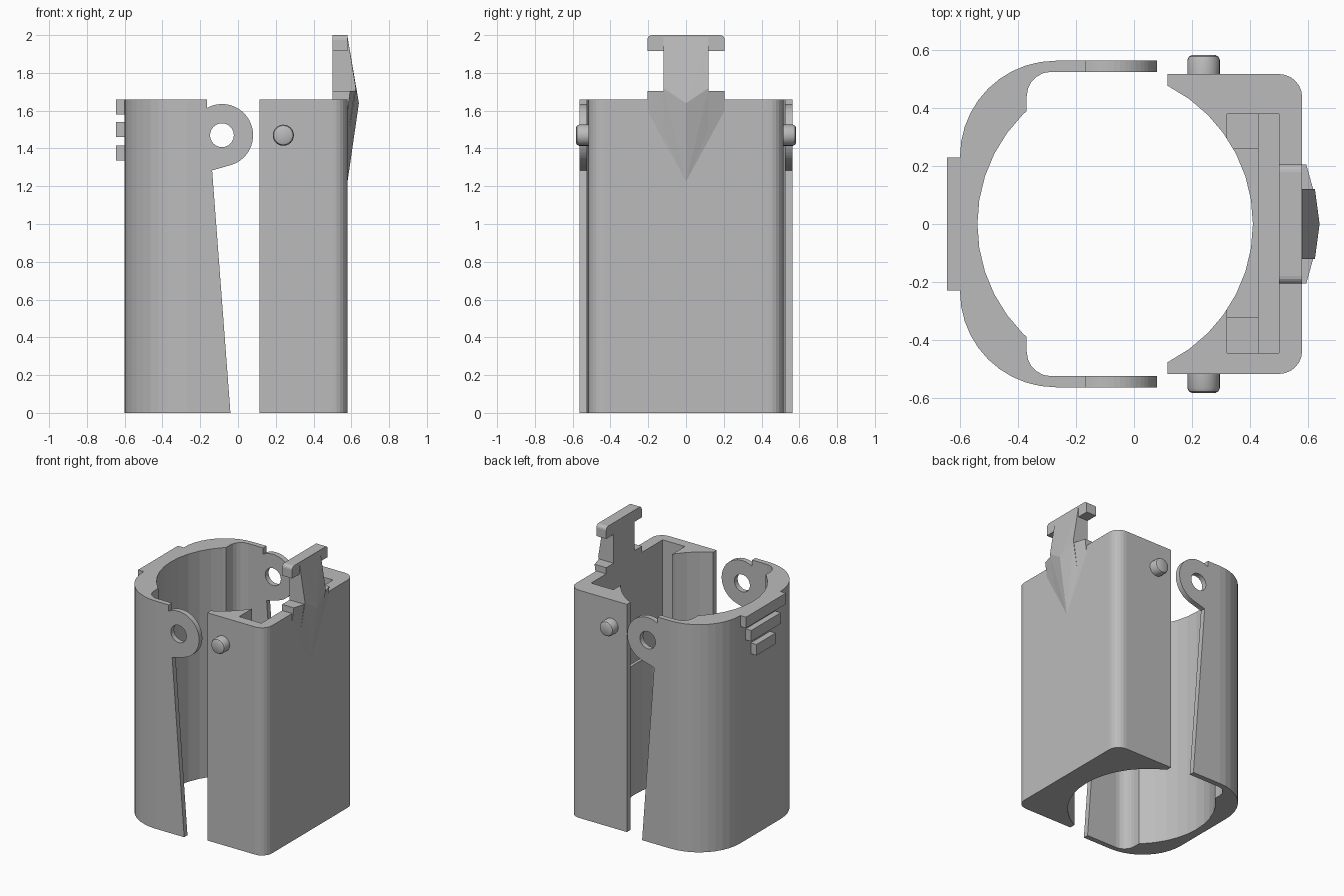
import bpy, bmesh, math
from mathutils import Vector

if "Cube" in bpy.data.objects:
    bpy.data.objects.remove(bpy.data.objects["Cube"])

grey = bpy.data.materials.new("plain grey")
grey.diffuse_color = (0.5, 0.5, 0.5, 1)
grey.use_nodes = True
grey.node_tree.nodes["Principled BSDF"].inputs["Base Color"].default_value = grey.diffuse_color


def finish(name, bm):
    bmesh.ops.recalc_face_normals(bm, faces=bm.faces)
    me = bpy.data.meshes.new(name)
    bm.to_mesh(me)
    bm.free()
    me.materials.append(grey)
    ob = bpy.data.objects.new(name, me)
    bpy.context.collection.objects.link(ob)
    return ob


def add_prism(bm, pts, axis, lo, hi):
    """Extrude a 2D outline along an axis: z takes (x,y), y takes (x,z), x takes (y,z)."""
    place = {'z': lambda p: (p[0], p[1], lo),
             'y': lambda p: (p[0], lo, p[1]),
             'x': lambda p: (lo, p[0], p[1])}[axis]
    vec = Vector([(hi - lo) * (axis == a) for a in 'xyz'])
    face = bm.faces.new([bm.verts.new(place(p)) for p in pts])
    ext = bmesh.ops.extrude_face_region(bm, geom=[face])
    bmesh.ops.translate(bm, vec=vec,
                        verts=[v for v in ext['geom'] if isinstance(v, bmesh.types.BMVert)])


def prism(name, pts, axis, lo, hi):
    bm = bmesh.new()
    add_prism(bm, pts, axis, lo, hi)
    return finish(name, bm)


def rect(a0, a1, b0, b1):
    return [(a0, b0), (a1, b0), (a1, b1), (a0, b1)]


def arc(cx, cy, r, a0, a1, n):
    return [(cx + r * math.cos(math.radians(a0 + (a1 - a0) * i / n)),
             cy + r * math.sin(math.radians(a0 + (a1 - a0) * i / n))) for i in range(n + 1)]


def mirrored(half):
    """Close an outline with its mirror image in the second coordinate."""
    return half + [(x, -y) for x, y in reversed(half)]


def boolean(ob, cutter, op):
    cutter.hide_render = True
    m = ob.modifiers.new("cut", 'BOOLEAN')
    m.operation, m.object, m.solver = op, cutter, 'EXACT'
    bpy.context.view_layer.objects.active = ob
    bpy.ops.object.modifier_apply(modifier=m.name)
    bpy.data.objects.remove(cutter)


H, R = 1.66, 0.533

# Hinged shell: rounded outside, bored inside, thin side arms
bore = [p for p in arc(-0.007, 0, R, 180, 135, 5) if p[0] < -0.375]
half = (bore + [(-0.37, 0.39)] + arc(-0.285, 0.44, 0.085, 180, 90, 5)
        + [(0.15, 0.525), (0.15, 0.563)] + arc(-0.27, 0.233, 0.33, 90, 180, 10))
# the first bore point lies on the symmetry line; drop it from the mirrored half
outline = half + [(x, -y) for x, y in reversed(half[1:])]
shell = prism("hinge_shell", outline, 'z', 0, H)

# Side profile of the shell: slanted edge and round ears
side = ([(-0.8, -0.1), (-0.033, -0.1), (-0.04, 0), (-0.137, 1.284)]
        + arc(-0.085, 1.47, 0.165, -75, 119, 28)
        + [(-0.165, 1.8), (-0.8, 1.8)])
boolean(shell, prism("side_cutter", side, 'y', -0.8, 0.8), 'INTERSECT')
boolean(shell, prism("ear_hole_cutter", arc(-0.085, 1.47, 0.063, 0, 345, 23), 'y', -0.8, 0.8),
        'DIFFERENCE')

# Grip ribs, narrowing downwards
bm = bmesh.new()
for w, z0, z1 in ((0.23, 1.58, 1.66), (0.17, 1.46, 1.54), (0.11, 1.335, 1.415)):
    add_prism(bm, rect(-0.645, -0.59, -w, w), 'z', z0, z1)
finish("grip_ribs", bm)

# Main body: rounded box with a bore on the open side
bore = [p for p in arc(-0.123, 0, R, 9, 63, 6)]
half = bore + [(0.115, 0.477), (0.115, 0.517)] + arc(0.50, 0.437, 0.08, 90, 0, 6)
outline = [(-0.123 + R, 0)] + half + [(x, -y) for x, y in reversed(half)]
body = prism("main_body", outline, 'z', 0, H)

# Pocket open at the top of the body
for x0, x1, y0, y1, floor in ((0.43, 0.50, -0.445, 0.38, 0.85),
                              (0.32, 0.45, -0.32, 0.258, 0.95),
                              (0.32, 0.45, -0.445, 0.38, 1.05)):
    boolean(body, prism("pocket_cutter", rect(x0, x1, y0, y1), 'z', floor, 1.8), 'DIFFERENCE')

# Pivot pins with softened ends
bm = bmesh.new()
for s in (-1, 1):
    rings = [[bm.verts.new((x, s * y, z)) for x, z in arc(0.24, 1.47, r, 0, 345, 23)]
             for r, y in ((0.056, 0.5), (0.056, 0.566), (0.051, 0.577), (0.042, 0.582))]
    for a, b in zip(rings, rings[1:]):
        for i in range(24):
            bm.faces.new((a[i], a[i - 1], b[i - 1], b[i]))
    bm.faces.new(rings[0])
    bm.faces.new(rings[-1])
pins = finish("pivot_pins", bm)

# Latch tongue: T-shaped plate above the body wall
tee = ([(0.205, H), (0.205, 1.705), (0.12, 1.705), (0.12, 1.915), (0.205, 1.915)]
       + arc(0.18, 1.975, 0.025, 0, 90, 4))
prism("latch_tongue", tee + [(-y, z) for y, z in reversed(tee)], 'x', 0.50, 0.58)

# Pointed wedge on the outside of the latch: wide lower part and narrow neck
tip, toe = (0.64, 0, 1.64), (0.58, 0, 1.225)
lower = [(0.58, 0.205, 1.6), (0.58, 0.205, 1.705), (0.594, 0.205, 1.705), (0.618, 0.12, 1.705)]
neck = [(0.58, 0.12, 1.99), (0.624, 0.12, 1.72), (0.58, 0.12, 1.45)]
for name, pts in (("latch_wedge", lower), ("latch_neck_wedge", neck)):
    bm = bmesh.new()
    for p in [tip, toe] + pts + [(x, -y, z) for x, y, z in pts]:
        bm.verts.new(p)
    bmesh.ops.convex_hull(bm, input=bm.verts[:])
    finish(name, bm)

# Smooth shading on the round pins only
bpy.ops.object.select_all(action='DESELECT')
pins.select_set(True)
bpy.context.view_layer.objects.active = pins
bpy.ops.object.shade_smooth_by_angle(angle=math.radians(35))
